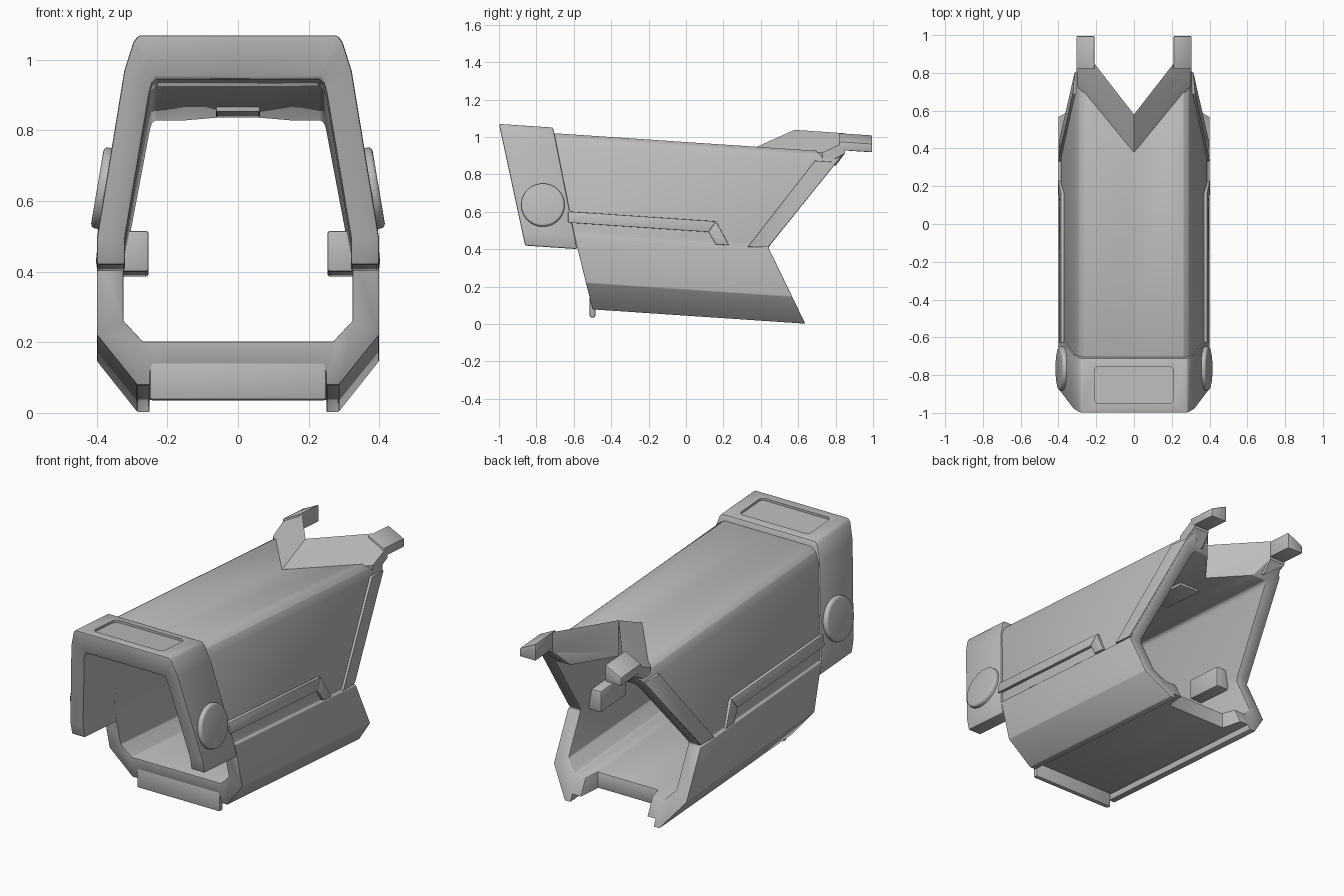
import bpy, bmesh, math

if "Cube" in bpy.data.objects:
    bpy.data.objects.remove(bpy.data.objects["Cube"], do_unlink=True)

SLOPE = 0.067  # the whole shell drops towards the rear

grey = bpy.data.materials.new("shell_grey")
grey.use_nodes = True
colour = (0.5, 0.5, 0.5, 1)
grey.diffuse_color = colour
grey.node_tree.nodes["Principled BSDF"].inputs["Base Color"].default_value = colour


def place(x, y, w):
    """Shear a point so that constant w follows the slope of the shell."""
    return (x, y, w - SLOPE * y)


def apply_mod(ob, kind, **settings):
    bpy.context.view_layer.objects.active = ob
    mod = ob.modifiers.new(kind, kind)
    for key, value in settings.items():
        setattr(mod, key, value)
    bpy.ops.object.modifier_apply(modifier=mod.name)


def finish(name, bm, bevel):
    bmesh.ops.recalc_face_normals(bm, faces=bm.faces)
    mesh = bpy.data.meshes.new(name)
    bm.to_mesh(mesh)
    bm.free()
    mesh.materials.append(grey)
    ob = bpy.data.objects.new(name, mesh)
    bpy.context.collection.objects.link(ob)
    if bevel:
        apply_mod(ob, "BEVEL", width=bevel, segments=2,
                  limit_method="ANGLE", angle_limit=math.radians(28))
    return ob


def hull(name, points, bevel=0.005):
    bm = bmesh.new()
    verts = [bm.verts.new(place(*p)) for p in points]
    result = bmesh.ops.convex_hull(bm, input=verts)
    loose = set(result["geom_interior"] + result["geom_unused"])
    bmesh.ops.delete(bm, geom=[v for v in loose if isinstance(v, bmesh.types.BMVert)],
                     context="VERTS")
    bmesh.ops.dissolve_limit(bm, angle_limit=0.01, verts=bm.verts, edges=bm.edges)
    return finish(name, bm, bevel)


def box(name, xs, ys, ws, bevel=0.005):
    return hull(name, [(x, y, w) for x in xs for y in ys for w in ws], bevel)


def sleeve(name, half, front, rear, closed, bevel):
    """Loft a thick wall from paired outer and inner section points."""
    mirrored = [(-a, b, -c, d) for a, b, c, d in half]
    if closed:
        ring = half + mirrored[-2:0:-1]
    else:
        ring = mirrored[:0:-1] + half
    bm = bmesh.new()
    rows = []
    for xo, wo, xi, wi in ring:
        corners = [(xo, front(xo, wo), wo), (xo, rear(xo, wo), wo),
                   (xi, rear(xi, wi), wi), (xi, front(xi, wi), wi)]
        rows.append([bm.verts.new(place(*c)) for c in corners])
    count = len(rows)
    for i in range(count if closed else count - 1):
        a, b = rows[i], rows[(i + 1) % count]
        for k in range(4):
            n = (k + 1) % 4
            bm.faces.new((a[k], a[n], b[n], b[k]))
    if not closed:
        bm.faces.new(rows[0])
        bm.faces.new(rows[-1])
    return finish(name, bm, bevel)


# Main shell: tapered top, chamfered floor, swept rear edge with a V notch
def rear_line(w):
    return 0.44 + (0.764 * (w - 0.44) if w > 0.44 else 0.5 * (0.44 - w))


def shell_front(x, w):
    return -0.5 - 0.25 * (w - 0.045)


def shell_rear(x, w):
    if w < 0.2 and abs(x) < 0.19:
        return 0.5
    return min(rear_line(w), 0.58 + 1.286 * abs(x))


shell_half = [
    (0, 0.973, 0, 0.88), (0.21, 0.973, 0.152, 0.88), (0.262, 0.973, 0.235, 0.88),
    (0.29, 0.955, 0.245, 0.87), (0.313, 0.91, 0.25, 0.85), (0.386, 0.46, 0.32, 0.46),
    (0.388, 0.437, 0.325, 0.437), (0.40, 0.43, 0.325, 0.42), (0.40, 0.185, 0.325, 0.225),
    (0.285, 0.045, 0.285, 0.183), (0.25, 0.045, 0.27, 0.167), (0.25, 0.08, 0.25, 0.167),
    (0.20, 0.08, 0.20, 0.167), (0.18, 0.08, 0.18, 0.167), (0, 0.08, 0, 0.167)]
sleeve("main_shell", shell_half, shell_front, shell_rear, True, 0.004)

# Front collar: open arch standing proud of the shell
collar_half = [
    (0, 1.003, 0, 0.88), (0.282, 1.003, 0.232, 0.88), (0.296, 0.985, 0.243, 0.868),
    (0.322, 0.904, 0.25, 0.845), (0.40, 0.435, 0.32, 0.435), (0.40, 0.362, 0.32, 0.362)]
collar = sleeve("front_collar", collar_half,
                lambda x, w: -1 + 0.218 * (1.003 - w),
                lambda x, w: -0.71 + 0.2 * (1.003 - w), False, 0.008)

# Rounded recess in the collar top
corner = 0.025
outline = []
for cx, cy, start in ((0.185, -0.78, 0), (-0.185, -0.78, 90),
                      (-0.185, -0.925, 180), (0.185, -0.925, 270)):
    for step in range(5):
        a = math.radians(start + step * 22.5)
        outline.append((cx + corner * math.cos(a), cy + corner * math.sin(a)))
cutter = hull("recess_cutter", [(x, y, w) for x, y in outline for w in (0.991, 1.06)], 0)
cutter.hide_render = True
apply_mod(collar, "BOOLEAN", operation="DIFFERENCE", object=cutter, solver="EXACT")
bpy.data.objects.remove(cutter, do_unlink=True)


# Plates lying on the sloped side wall
def wall_plate(name, side, corners):
    points = []
    for y, w, rise in corners:
        x = 0.386 - 0.161 * (w - 0.46)
        points += [(side * (x + rise), y, w), (side * (x - 0.02), y, w)]
    hull(name, points, 0.003)


for side, tag in ((1, "left"), (-1, "right")):
    wall_plate(tag + "_side_rail", side,
               [(-0.63, 0.50, 0.017), (-0.63, 0.56, 0.017),
                (0.16, 0.56, 0.017), (0.12, 0.50, 0.017)])
    wall_plate(tag + "_side_rail_end", side,
               [(0.12, 0.50, 0.017), (0.16, 0.56, 0.017),
                (0.23, 0.437, 0.013), (0.16, 0.437, 0.013)])
    wall_plate(tag + "_rear_flange", side,
               [(0.33, 0.435, 0.012), (0.438, 0.44, 0.008),
                (0.805, 0.92, 0.002), (0.69, 0.92, 0.012)])

    # Raised chevron arm and its prong
    bases = ((0, 0.38), (0.30, 0.73), (0.21, 0.80), (0, 0.58))
    hull(tag + "_chevron",
         [(side * x, y, 0.90) for x, y in bases]
         + [(0, 0.38, 0.974), (side * 0.30, 0.73, 0.965), (0, 0.58, 1.077),
            (side * 0.21, 0.85, 1.077), (side * 0.305, 0.85, 1.03),
            (side * 0.21, 0.85, 0.97), (side * 0.305, 0.85, 0.97)], 0)
    hull(tag + "_prong",
         [(side * x, y, w) for y in (0.82, 0.995)
          for x, w in ((0.21, 0.985), (0.305, 0.985), (0.305, 1.03), (0.21, 1.077))])

    # Block on the inner wall
    box(tag + "_inner_block", (side * 0.253, side * 0.345), (0.15, 0.37), (0.41, 0.526), 0.008)

    # Round cap on the collar
    bpy.ops.mesh.primitive_cylinder_add(
        vertices=64, radius=0.116, depth=0.05,
        location=(side * 0.374, -0.765, 0.635),
        rotation=(0, side * math.radians(80.5), 0))
    cap = bpy.context.object
    cap.name = tag + "_round_cap"
    cap.data.materials.append(grey)
    apply_mod(cap, "BEVEL", width=0.012, segments=3, limit_method="ANGLE")

# Small details: ceiling tab and lower front lip
box("ceiling_tab", (-0.062, 0.062), (0.2, 0.45), (0.866, 0.89), 0.003)
box("front_lip", (-0.25, 0.25), (-0.515, -0.485), (0.002, 0.12), 0.008)

# Smooth shading with crisp edges
bpy.ops.object.select_all(action="DESELECT")
for ob in bpy.context.collection.objects:
    if ob.type == "MESH":
        ob.select_set(True)
        bpy.context.view_layer.objects.active = ob
bpy.ops.object.shade_smooth_by_angle(angle=math.radians(32))
